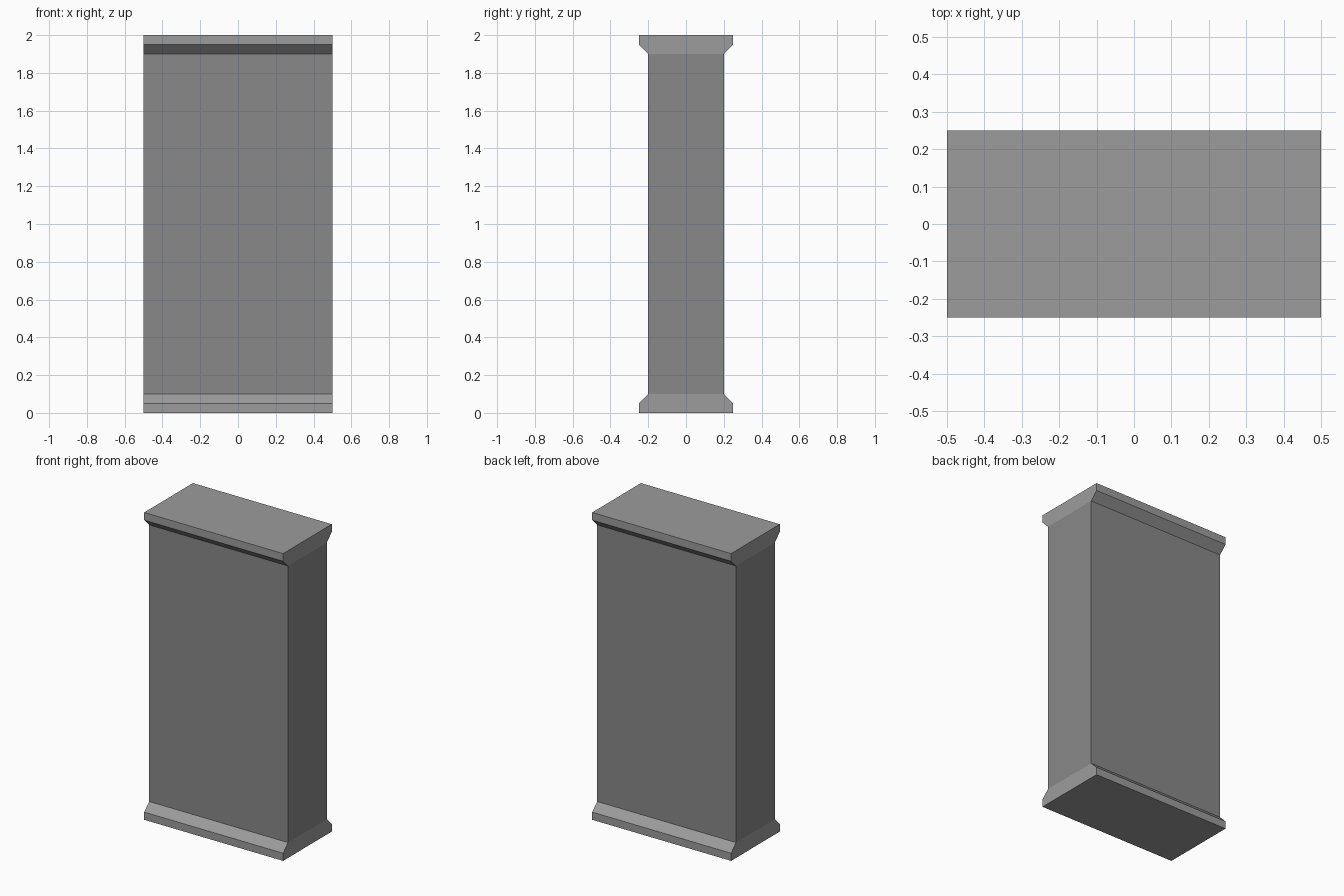
import bpy, bmesh

if "Cube" in bpy.data.objects:
    bpy.data.objects.remove(bpy.data.objects["Cube"])

LENGTH = 1.0
HEIGHT = 2.0


def grey(name, value):
    mat = bpy.data.materials.new(name)
    mat.diffuse_color = (value, value, value, 1)
    mat.use_nodes = True
    mat.node_tree.nodes["Principled BSDF"].inputs["Base Color"].default_value = mat.diffuse_color
    return mat


def extrude_profile(name, half_profile, mat):
    """Mirror a half profile of (y, z) points across y = 0 and extrude it along x."""
    outline = half_profile + [(-y, z) for y, z in reversed(half_profile)]
    bm = bmesh.new()
    face = bm.faces.new([bm.verts.new((-LENGTH / 2, y, z)) for y, z in outline])
    result = bmesh.ops.extrude_face_region(bm, geom=[face], use_keep_orig=True)
    moved = [g for g in result["geom"] if isinstance(g, bmesh.types.BMVert)]
    bmesh.ops.translate(bm, verts=moved, vec=(LENGTH, 0, 0))
    bmesh.ops.recalc_face_normals(bm, faces=bm.faces[:])
    mesh = bpy.data.meshes.new(name)
    bm.to_mesh(mesh)
    bm.free()
    mesh.materials.append(mat)
    obj = bpy.data.objects.new(name, mesh)
    bpy.context.collection.objects.link(obj)
    return obj


wall_grey = grey("wall_grey", 0.25)
trim_grey = grey("trim_grey", 0.333)

# Wall slab, slightly darker than the trim
extrude_profile("wall_panel", [(0.2, 0.1), (0.2, HEIGHT - 0.1)], wall_grey)

# Chamfered trim along the floor, and the same shape flipped along the top
trim = [(0.25, 0.0), (0.25, 0.05), (0.2, 0.1)]
extrude_profile("base_trim", trim, trim_grey)
extrude_profile("top_trim", [(y, HEIGHT - z) for y, z in trim], trim_grey)
